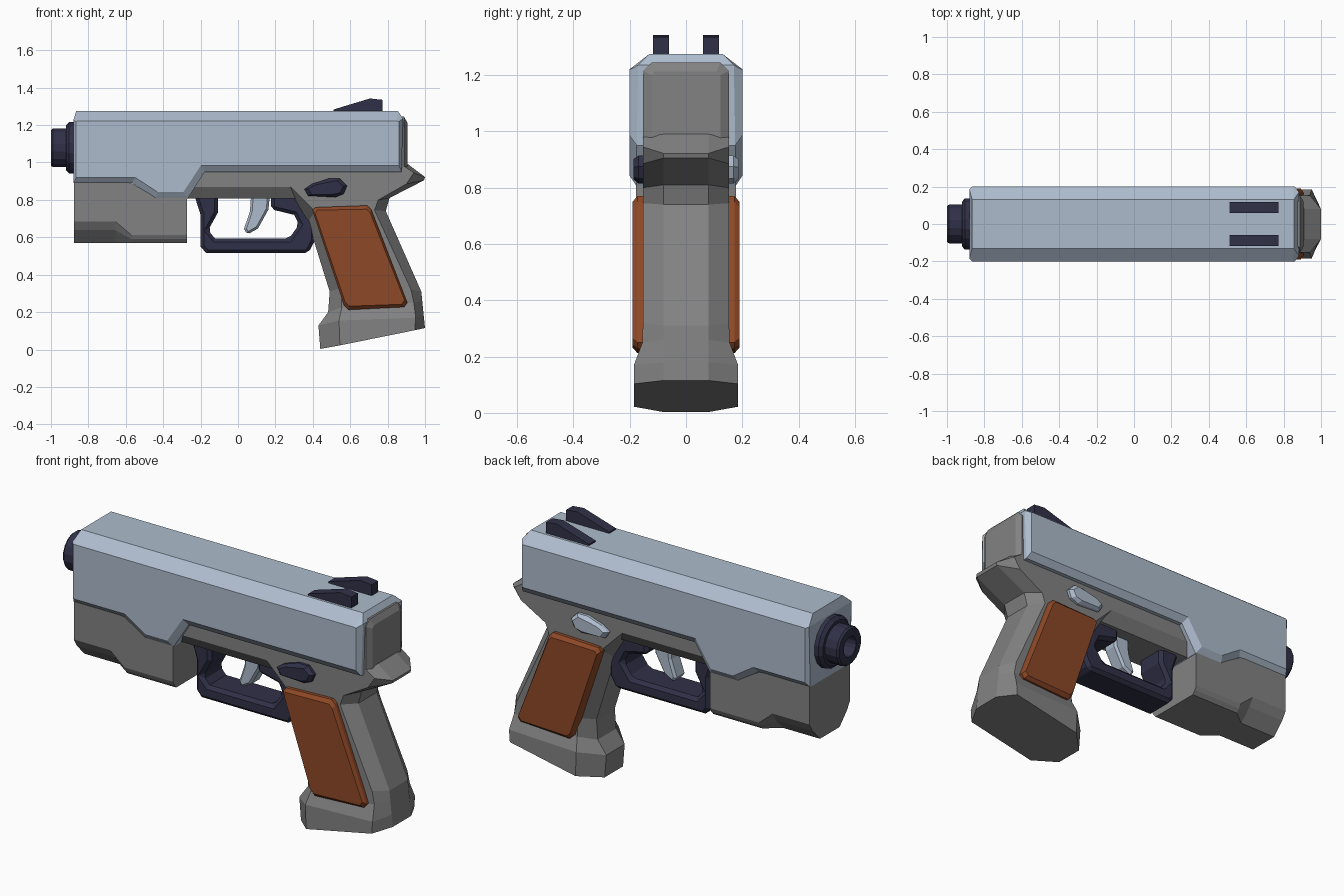
import bpy, bmesh, math

if "Cube" in bpy.data.objects:
    bpy.data.objects.remove(bpy.data.objects["Cube"])


def material(name, rgb):
    m = bpy.data.materials.new(name)
    m.diffuse_color = (*rgb, 1)
    m.use_nodes = True
    m.node_tree.nodes["Principled BSDF"].inputs["Base Color"].default_value = m.diffuse_color
    return m


STEEL = material("pale_blue_steel", (0.42, 0.50, 0.61))
GREY = material("mid_grey", (0.225, 0.225, 0.225))
WOOD = material("rust_brown", (0.27, 0.065, 0.02))
NAVY = material("dark_navy", (0.03, 0.03, 0.065))


def loft(name, rings, mat, closed=False, bevel=0):
    """Skin equal-count rings of 3D points; cap the ends, or join them if closed."""
    bm = bmesh.new()
    rows = [[bm.verts.new(p) for p in r] for r in rings]
    n = len(rows[0])
    pairs = list(zip(rows, rows[1:]))
    if closed:
        pairs.append((rows[-1], rows[0]))
    else:
        bm.faces.new(rows[0])
        bm.faces.new(rows[-1])
    for a, b in pairs:
        for i in range(n):
            j = (i + 1) % n
            bm.faces.new((a[i], a[j], b[j], b[i]))
    bmesh.ops.recalc_face_normals(bm, faces=bm.faces)
    me = bpy.data.meshes.new(name)
    bm.to_mesh(me)
    bm.free()
    me.materials.append(mat)
    ob = bpy.data.objects.new(name, me)
    bpy.context.collection.objects.link(ob)
    if bevel:
        mod = ob.modifiers.new("chamfer", 'BEVEL')
        mod.width = bevel
        mod.segments = 1
        mod.limit_method = 'ANGLE'
        mod.angle_limit = math.radians(50)
    return ob


def shell(name, cap, w, rim, mat):
    """Side outline at +-w joined to a rim whose points carry their own half width."""
    loft(name, [[(x, -w, z) for x, z in cap], [(x, -y, z) for x, z, y in rim],
                [(x, y, z) for x, z, y in rim], [(x, w, z) for x, z in cap]], mat)


def prism(name, outline, y0, y1, mat, bevel=0):
    loft(name, [[(x, y, z) for x, z in outline] for y in (y0, y1)], mat, bevel=bevel)


def plate(name, outline, side, y0, y1, inset, mat):
    """Raised side plate with a sloping border."""
    cx = sum(p[0] for p in outline) / len(outline)
    cz = sum(p[1] for p in outline) / len(outline)
    top = []
    for x, z in outline:
        d = math.hypot(x - cx, z - cz)
        k = 1 - inset / d
        top.append((cx + (x - cx) * k, side * y1, cz + (z - cz) * k))
    loft(name, [[(x, side * y0, z) for x, z in outline],
                [(x, side * (y1 - 0.018), z) for x, z in outline], top], mat)


# slide
shell("slide",
      [(-.865, 1.219), (-.86, 1.221), (.85, 1.221), (.86, 1.219), (.86, .985),
       (-.198, .985), (-.292, .842), (-.43, .842), (-.55, .92), (-.865, .92)], .2,
      [(-.88, 1.225, .185), (-.865, 1.275, .13), (.855, 1.275, .13), (.882, 1.235, .17),
       (.875, .95, .175), (-.178, .95, .175), (-.27, .805, .175), (-.44, .805, .175),
       (-.565, .89, .175), (-.88, .89, .175)], STEEL)

# back plate behind the slide
octo = [(-.153, .93), (.153, .93), (.153, 1.215), (.122, 1.245), (-.122, 1.245), (-.153, 1.215)]
small = [(-.122, .94), (.122, .94), (.122, 1.2), (.11, 1.213), (-.11, 1.213), (-.122, 1.2)]
loft("back_plate", [[(.84, y, z) for y, z in octo], [(.887, y, z) for y, z in octo],
                    [(.906, y, z) for y, z in small]], GREY)

# frame rail under the slide
rail = [(-.153, .97), (.153, .97), (.153, .87), (.11, .808), (-.11, .808), (-.153, .87)]
loft("frame_rail", [[(x, y, z) for y, z in rail] for x in (-.3, .34)], GREY)

# grip: front, front side, back side, back points for each level, then side half width
levels = [
    ((.44, .003), (.545, .022), (.945, .103), (1.0, .115), .185),
    ((.43, .128), (.54, .155), (.95, .17), (.993, .18), .185),
    ((.482, .20), (.555, .225), (.94, .25), (.985, .26), .155),
    ((.49, .31), (.55, .33), (.925, .32), (.98, .31), .153),
    ((.375, .68), (.41, .74), (.73, .745), (.79, .74), .153),
    ((.30, .808), (.28, .87), (.75, .80), (.81, .81), .153),
    ((.27, .88), (.27, .90), (.90, .885), (.995, .905), .153),
    ((.27, .95), (.27, .95), (.94, .945), (1.0, .922), .153),
    ((.27, .985), (.27, .985), (.88, .985), (.91, .99), .153),
]
rings = []
for f, s, t, b, w in levels:
    half = [(f, .08), (s, w), (t, w), (b, .08)]
    rings.append([(p[0], -y, p[1]) for p, y in half] +
                 [(p[0], y, p[1]) for p, y in reversed(half)])
loft("grip", rings, GREY)

# block under the barrel: x, top, side end, lower chamfer (y, z), bottom half width
sections = [
    (-.877, .90, .684, .15, .638, .085),
    (-.655, .90, .684, .15, .638, .085),
    (-.57, .89, .612, .168, .59, .15),
    (-.435, .81, .612, .168, .59, .15),
    (-.272, .81, .612, .168, .59, .15),
]
rings = []
for x, top, zs, yc, zc, yb in sections:
    half = [(.178, top), (.178, zs), (yc, zc), (yb, .57)]
    rings.append([(x, -y, z) for y, z in half] + [(x, y, z) for y, z in reversed(half)])
loft("front_block", rings, GREY)

# trigger guard and trigger
prism("trigger_guard",
      [(-.235, .83), (-.2, .72), (-.2, .55), (-.17, .515), (.375, .515), (.41, .58), (.41, .83),
       (.176, .83), (.176, .75), (.30, .72), (.326, .668), (.273, .594), (-.123, .594),
       (-.16, .637), (-.107, .733), (-.107, .83)], -.09, .09, NAVY, .018)
prism("trigger",
      [(.07, .83), (.064, .738), (.032, .645), (.05, .615), (.107, .647), (.163, .749),
       (.171, .83)], -.045, .045, STEEL, .012)

# grip panels and side levers
panel = [(.398, .742), (.412, .76), (.69, .77), (.712, .75),
         (.905, .25), (.888, .227), (.59, .212), (.567, .235)]
lever = [(.355, .857), (.395, .885), (.485, .914), (.545, .914),
         (.583, .875), (.565, .832), (.52, .814), (.375, .822)]
for side, tag, lever_mat in ((-1, "front", NAVY), (1, "back", STEEL)):
    plate("grip_panel_" + tag, panel, side, .14, .19, .02, WOOD)
    plate("lever_" + tag, lever, side, .14, .186, .02, lever_mat)
    # rear sight
    y0, y1 = sorted((side * .06, side * .117))
    prism("sight_" + tag, [(.51, 1.26), (.51, 1.283), (.705, 1.342), (.773, 1.335), (.773, 1.26)],
          y0, y1, NAVY)

# barrel with collar and bore, turned about the x axis
SIDES = 16
profile = [(-.80, .0005), (-.80, .14), (-.903, .14), (-.92, .122), (-.92, .105), (-.99, .105),
           (-1.0, .097), (-1.0, .055), (-.90, .055), (-.90, .0005)]
rings = []
for i in range(SIDES):
    a = math.tau * (i + .5) / SIDES
    rings.append([(x, r * math.cos(a), 1.078 + r * math.sin(a)) for x, r in profile])
loft("barrel", rings, NAVY, closed=True)
